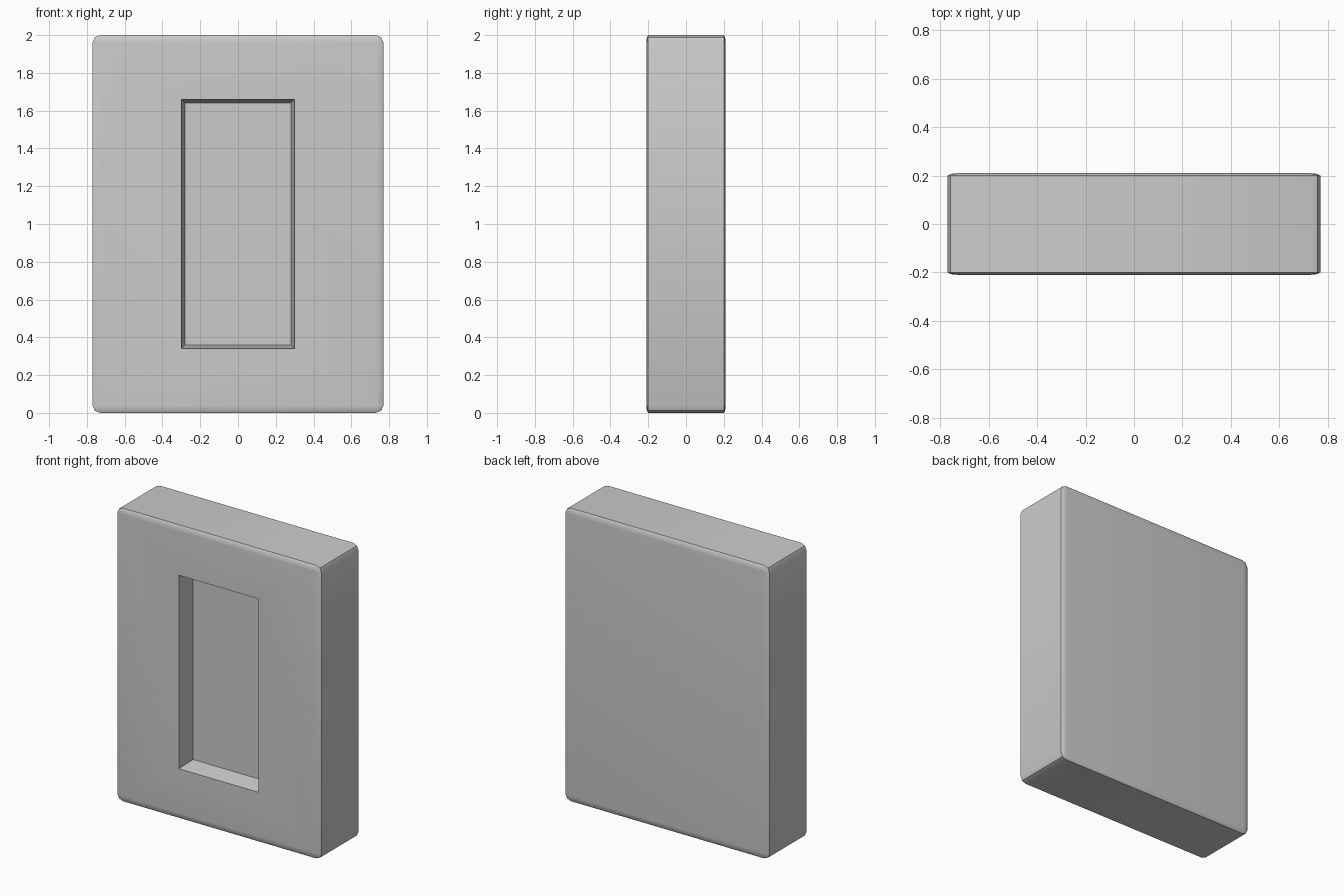
import bpy, bmesh, math
from mathutils import Vector

if "Cube" in bpy.data.objects:
    bpy.data.objects.remove(bpy.data.objects["Cube"])

W, D, H = 1.54, 0.42, 2.0
BEVEL, SQUASH = 0.04, 4.0   # edge rounding is four times flatter along y

bm = bmesh.new()

# Rounded block, bevelled while stretched in y and then squashed back
bmesh.ops.create_cube(bm, size=1)
bmesh.ops.scale(bm, vec=(W, D * SQUASH, H), verts=bm.verts)
bmesh.ops.bevel(bm, geom=bm.edges[:], offset=BEVEL, offset_type='OFFSET',
                segments=2, profile=0.5, affect='EDGES')
bmesh.ops.scale(bm, vec=(1, 1 / SQUASH, 1), verts=bm.verts)
bmesh.ops.translate(bm, vec=(0, 0, H / 2), verts=bm.verts)
bm.normal_update()


def set_panel(face, half_w, half_h, y):
    """Place a quad's corners on a rectangle centred on the block."""
    for v in face.verts:
        v.co = Vector((math.copysign(half_w, v.co.x), y,
                       H / 2 + math.copysign(half_h, v.co.z - H / 2)))


# Tapered recess in the front face
front = max((f for f in bm.faces if f.normal.y < -0.99), key=lambda f: f.calc_area())
bmesh.ops.inset_individual(bm, faces=[front], thickness=0.3)
set_panel(front, 0.30, 0.66, -D / 2)
bmesh.ops.inset_individual(bm, faces=[front], thickness=0.02)
set_panel(front, 0.28, 0.64, -D / 2 + 0.126)
bmesh.ops.recalc_face_normals(bm, faces=bm.faces[:])

mesh = bpy.data.meshes.new("framed_block")
bm.to_mesh(mesh)
bm.free()
block = bpy.data.objects.new("framed_block", mesh)
bpy.context.collection.objects.link(block)

# Soft shading over the rounded rim, crisp recess edges
bpy.context.view_layer.objects.active = block
block.select_set(True)
bpy.ops.object.shade_smooth_by_angle(angle=math.radians(35))
